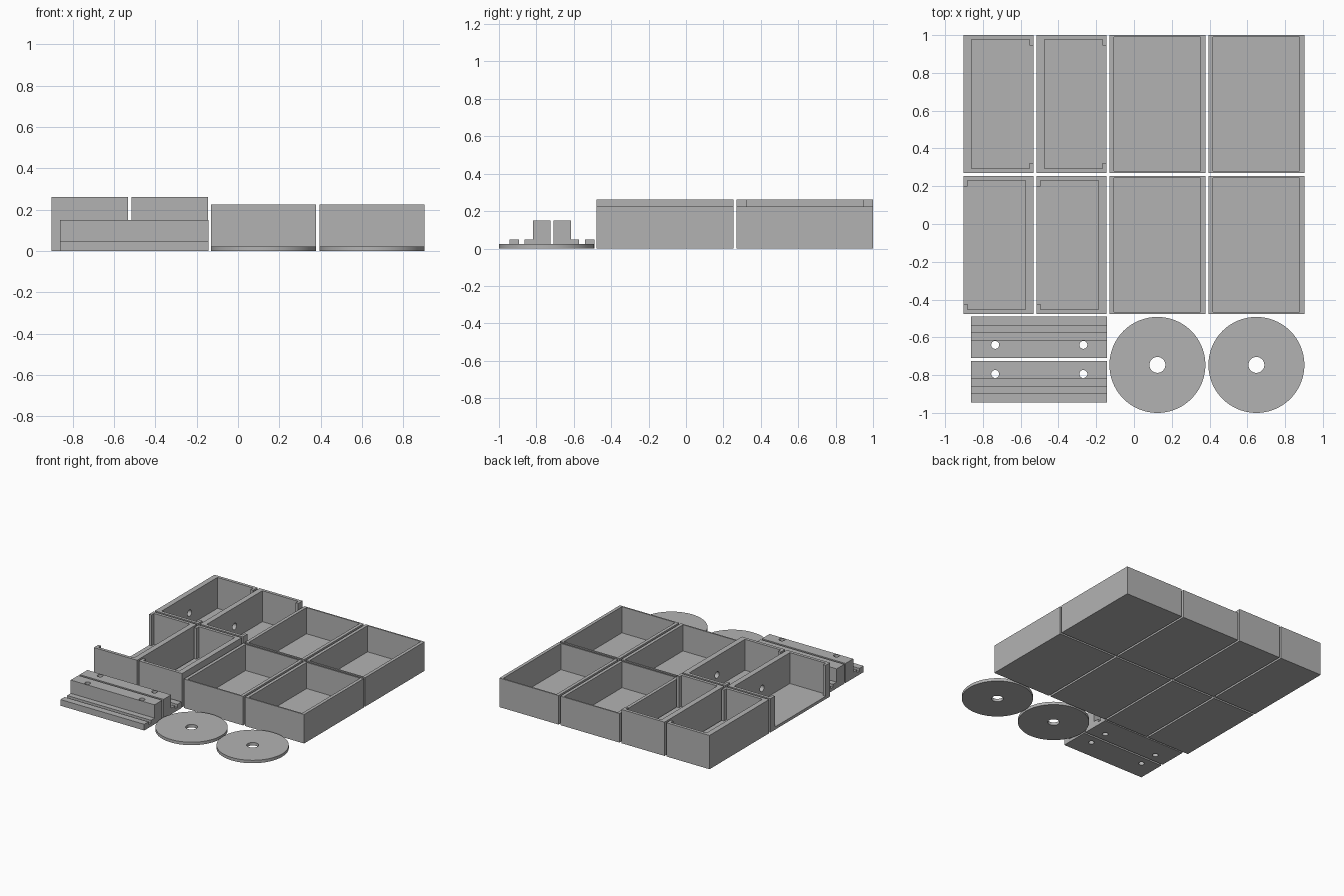
import bpy, bmesh, math
from mathutils import Matrix

if "Cube" in bpy.data.objects:
    bpy.data.objects.remove(bpy.data.objects["Cube"])

grey = bpy.data.materials.new("plain_grey")
grey.diffuse_color = (0.45, 0.45, 0.45, 1)
grey.use_nodes = True
grey.node_tree.nodes["Principled BSDF"].inputs["Base Color"].default_value = grey.diffuse_color


def finish(bm, name):
    bmesh.ops.recalc_face_normals(bm, faces=bm.faces)
    mesh = bpy.data.meshes.new(name)
    bm.to_mesh(mesh)
    bm.free()
    mesh.materials.append(grey)
    ob = bpy.data.objects.new(name, mesh)
    bpy.context.collection.objects.link(ob)
    return ob


def block(name, x, y, z):
    """Box given by its (min, max) on each axis."""
    bm = bmesh.new()
    bmesh.ops.create_cube(bm, size=1)
    for v in bm.verts:
        v.co = [r[0] if c < 0 else r[1] for c, r in zip(v.co, (x, y, z))]
    return finish(bm, name)


def rod(name, centre, radius, depth, axis="Z", sides=64):
    bm = bmesh.new()
    rot = Matrix.Rotation(math.pi / 2, 4, "Y") if axis == "X" else Matrix()
    bmesh.ops.create_cone(bm, cap_ends=True, segments=sides, radius1=radius, radius2=radius,
                          depth=depth, matrix=Matrix.Translation(centre) @ rot)
    return finish(bm, name)


def cut(ob, *cutters):
    """Subtract each cutter from the part, then discard it."""
    bpy.context.view_layer.objects.active = ob
    for c in cutters:
        m = ob.modifiers.new("cut", "BOOLEAN")
        m.operation, m.solver, m.object = "DIFFERENCE", "EXACT", c
        bpy.ops.object.modifier_apply(modifier=m.name)
        bpy.data.objects.remove(c)


def smooth(ob):
    bpy.ops.object.select_all(action="DESELECT")
    ob.select_set(True)
    bpy.context.view_layer.objects.active = ob
    bpy.ops.object.shade_smooth_by_angle(angle=math.radians(30))


FLOOR = 0.022
ROWS = {"back": (0.269, 1.0), "front": (-0.4775, 0.2535)}

for row, (y0, y1) in ROWS.items():
    # Closed drawers
    for i, x0 in enumerate((-0.13, 0.394)):
        x1 = x0 + 0.508
        drawer = block(f"{row}_drawer_{i + 1}", (x0, x1), (y0, y1), (0, 0.225))
        cut(drawer, block("cavity", (x0 + 0.025, x1 - 0.025), (y0 + 0.011, y1 - 0.011), (FLOOR, 0.4)))

    # Shell halves, open on one side, with corner lips and a blind round socket
    for i, x0 in enumerate((-0.902, -0.516)):
        s = 1 if row == "back" else -1          # direction of the open side
        mid, half = x0 + 0.185, 0.185

        def span(a, b):
            return tuple(sorted((mid + s * a, mid + s * b)))

        shell = block(f"{row}_shell_{i + 1}", (x0, x0 + 0.37), (y0, y1), (0, 0.262))
        wall = -half + 0.042
        cut(shell,
            block("cavity", span(wall, half - 0.021), (y0 + 0.024, y1 - 0.024), (FLOOR, 0.4)),
            block("opening", span(half - 0.06, half + 0.1), (y0 + 0.054, y1 - 0.054), (FLOOR, 0.4)),
            rod("socket", (mid + s * wall, (y0 + y1) / 2, 0.115), 0.025, 0.06, "X", 32))
        smooth(shell)

# Stepped rails: profile in (distance from the centre line, height), mirrored in y
PROFILE = [(0.008, 0), (0.228, 0), (0.228, 0.048), (0.177, 0.048), (0.177, 0.025),
           (0.146, 0.025), (0.146, 0.048), (0.102, 0.048), (0.102, 0.151), (0.008, 0.151)]
for side, s in (("back", 1), ("front", -1)):
    bm = bmesh.new()
    face = bm.faces.new([bm.verts.new((-0.862, -0.717 + s * d, z)) for d, z in PROFILE])
    new = bmesh.ops.extrude_face_region(bm, geom=[face])["geom"]
    bmesh.ops.translate(bm, vec=(0.719, 0, 0), verts=[v for v in new if isinstance(v, bmesh.types.BMVert)])
    rail = finish(bm, f"{side}_rail")
    cut(rail, *[rod("screw_hole", (x, -0.717 + s * 0.077, 0.08), 0.021, 0.4, sides=32)
                for x in (-0.735, -0.268)])
    smooth(rail)

# Discs with a centre hole
for i, x in enumerate((0.124, 0.648)):
    disc = rod(f"disc_{i + 1}", (x, -0.746, 0.0115), 0.254, 0.023, sides=96)
    cut(disc, rod("centre_hole", (x, -0.746, 0), 0.042, 0.2, sides=48))
    smooth(disc)
